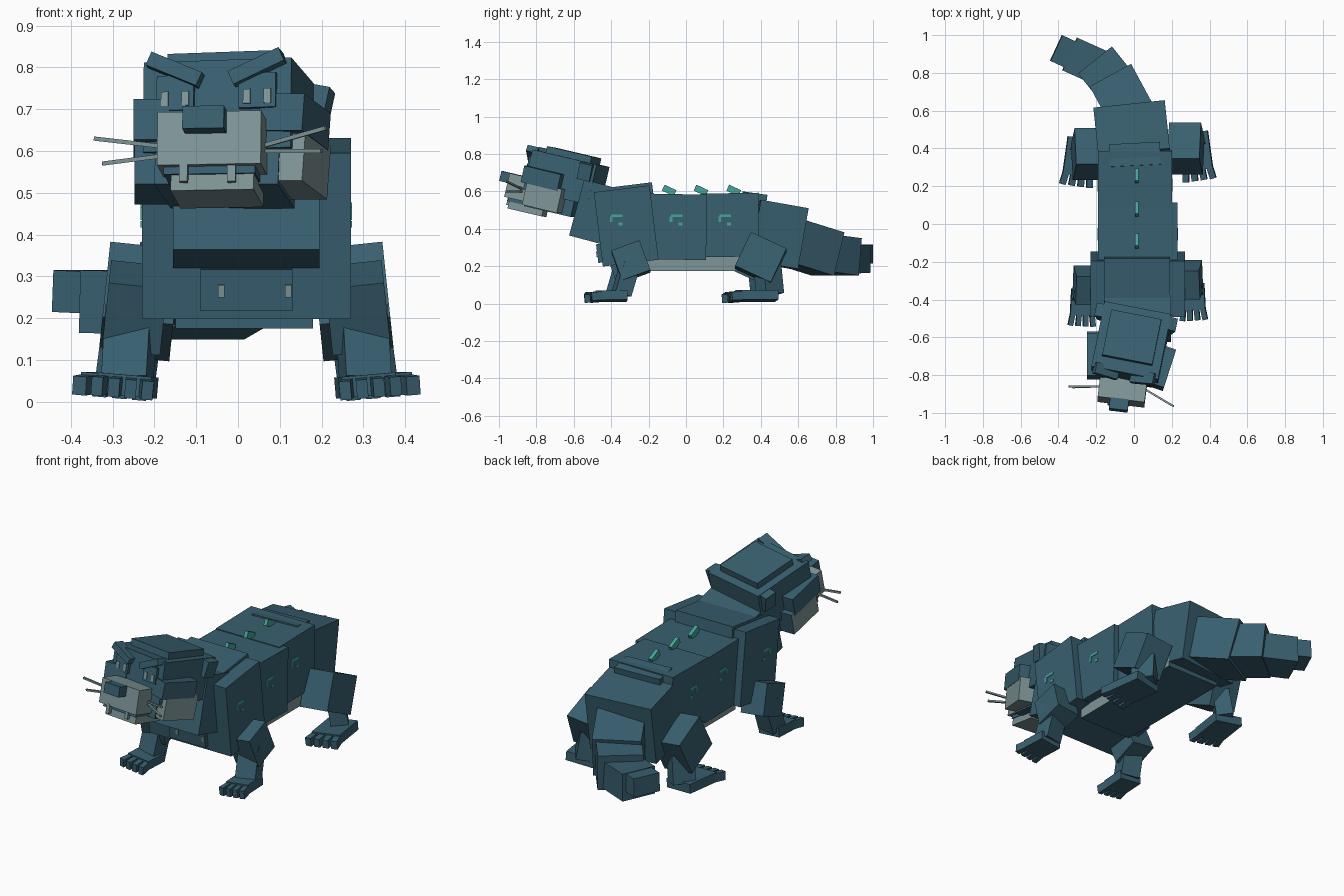
import bpy, bmesh
from math import radians, atan2, hypot
from mathutils import Matrix, Vector, Euler

if "Cube" in bpy.data.objects:
    bpy.data.objects.remove(bpy.data.objects["Cube"], do_unlink=True)


def material(name, rgb):
    m = bpy.data.materials.new(name)
    m.use_nodes = True
    m.diffuse_color = (*rgb, 1)
    m.node_tree.nodes["Principled BSDF"].inputs["Base Color"].default_value = (*rgb, 1)
    return m


BLUE = material("slate_blue", (0.04, 0.115, 0.16))
PALE = material("pale_grey", (0.21, 0.30, 0.31))
TEAL = material("teal", (0.055, 0.38, 0.33))


def place(loc, rot=(0, 0, 0)):
    turn = Euler([radians(a) for a in rot]).to_matrix().to_4x4()
    return Matrix.Translation(loc) @ turn


def box(name, size, loc, rot=(0, 0, 0), mat=BLUE, frame=Matrix(), side_mat=None):
    """Box of full size; side_mat colours the faces that look along x."""
    mesh = bpy.data.meshes.new(name)
    bm = bmesh.new()
    bmesh.ops.create_cube(bm, size=1, matrix=Matrix.Diagonal((*size, 1)))
    mesh.materials.append(mat)
    if side_mat:
        mesh.materials.append(side_mat)
        for f in bm.faces:
            f.material_index = int(abs(f.normal.x) > 0.9)
    bm.to_mesh(mesh)
    bm.free()
    ob = bpy.data.objects.new(name, mesh)
    ob.matrix_world = frame @ place(loc, rot)
    bpy.context.collection.objects.link(ob)
    return ob


def beam(name, a, b, width, height, mat=BLUE):
    """Box running from point a to point b."""
    a, b = Vector(a), Vector(b)
    d = b - a
    turn = (atan2(d.z, hypot(d.x, d.y)), 0, atan2(-d.x, d.y))
    ob = box(name, (width, d.length, height), (0, 0, 0), mat=mat)
    ob.matrix_world = Matrix.Translation((a + b) / 2) @ Euler(turn).to_matrix().to_4x4()


# Trunk
box("chest", (0.5, 0.3, 0.4), (0.02, -0.32, 0.415), (7, 0, 0))
box("shoulder_ridge", (0.35, 0.31, 0.1), (0.015, -0.33, 0.58), (7, 0, 0))
box("neck", (0.35, 0.3, 0.31), (0.02, -0.44, 0.475), (-15, 0, 0))
box("chest_plate", (0.22, 0.05, 0.1), (0.02, -0.45, 0.27), (7, 0, 0))
for x in (-0.04, 0.12):
    box("chest_spot", (0.015, 0.005, 0.03), (x, -0.477, 0.265), (7, 0, 0), PALE)
box("middle", (0.42, 0.31, 0.35), (0.02, -0.045, 0.41), (-1, 0, 0))
box("loin", (0.39, 0.31, 0.34), (0.005, 0.235, 0.42), (1, 0, 0))
box("loin_ridge", (0.27, 0.12, 0.06), (0.005, 0.365, 0.56), (-8, 0, 3))
box("hips", (0.38, 0.26, 0.33), (-0.01, 0.48, 0.37), (-10, 0, 6))
box("belly", (0.33, 0.72, 0.08), (0.015, 0.14, 0.215), side_mat=PALE)

# Back spines and flank marks
for y in (-0.09, 0.08, 0.255):
    box("back_spine", (0.02, 0.07, 0.035), (0.015, y, 0.605), (-25, 0, 0), TEAL)
for y, half in ((-0.37, 0.25), (-0.05, 0.21), (0.21, 0.195)):
    centre = 0.005 if y > 0.1 else 0.02
    for s in (-1, 1):
        x = centre + s * half
        box("flank_mark_top", (0.006, 0.06, 0.014), (x, y, 0.47), mat=TEAL)
        box("flank_mark_front", (0.006, 0.014, 0.03), (x, y - 0.03, 0.45), mat=TEAL)
        box("flank_mark_dot", (0.006, 0.02, 0.015), (x, y + 0.02, 0.425), mat=TEAL)

# Tail
beam("tail_base", (0.02, 0.52, 0.34), (-0.11, 0.76, 0.265), 0.25, 0.24)
beam("tail_second", (-0.08, 0.71, 0.27), (-0.2, 0.86, 0.25), 0.23, 0.2)
beam("tail_third", (-0.14, 0.81, 0.235), (-0.34, 0.9, 0.24), 0.19, 0.15)
beam("tail_tip", (-0.3, 0.88, 0.26), (-0.412, 0.932, 0.265), 0.15, 0.1)

# Legs, feet and toes
for s, side in ((-1, "right"), (1, "left")):
    def at(x, y, z):
        return (0.02 + s * x, y + s * 0.015, z)

    box(f"front_arm_{side}", (0.14, 0.16, 0.17), at(0.265, -0.31, 0.225), (20, -s * 6, 0))
    beam(f"front_shin_{side}", at(0.275, -0.31, 0.22), at(0.285, -0.36, 0.05), 0.11, 0.09)
    box(f"rear_thigh_{side}", (0.17, 0.21, 0.2), at(0.255, 0.385, 0.24), (-25, -s * 6, 0))
    beam(f"rear_shin_{side}", at(0.27, 0.42, 0.2), at(0.29, 0.435, 0.05), 0.12, 0.09)
    feet = (("front", (0.29, -0.4, 0.04), 0.13, 0.14, 3),
            ("rear", (0.305, 0.37, 0.04), 0.16, 0.2, 8))
    for name, pos, wide, long, yaw in feet:
        foot = place(at(*pos), (0, -s * 5, s * yaw))
        box(f"{name}_foot_{side}", (wide, long, 0.05), (0, 0, 0), frame=foot)
        for i in (-1.5, -0.5, 0.5, 1.5):
            box(f"{name}_toe_{side}", (wide * 0.21, 0.08, 0.045),
                (i * wide * 0.28, -long / 2 - 0.015, -0.005), (4, 0, i * 6), frame=foot)

# Head
head = place((-0.015, -0.64, 0.67), (-13, -2, -11))
box("head", (0.36, 0.36, 0.22), (0, 0, 0), frame=head)
box("crown", (0.27, 0.25, 0.04), (0, 0.01, 0.125), frame=head)
box("jaw_core", (0.3, 0.26, 0.16), (-0.03, -0.7, 0.57), (-13, 0, -9))
for s in (-1, 1):
    box("eye", (0.09, 0.02, 0.085), (s * 0.1, -0.185, 0.03), frame=head)
    for dx in (-0.025, 0.025):
        box("eye_glint", (0.018, 0.005, 0.035), (s * 0.1 + dx, -0.196, 0.015), mat=PALE, frame=head)
    box("brow", (0.135, 0.06, 0.035), (s * 0.1, -0.185, 0.085), (0, -s * 24, 0), frame=head)
    box("ear", (0.04, 0.07, 0.09), (s * 0.19, 0.13, 0.06), (0, s * 12, 0), frame=head)

# Cheeks
box("right_cheek", (0.13, 0.23, 0.1), (-0.185, -0.7, 0.65), (-13, 0, 0))
box("right_jowl", (0.125, 0.22, 0.12), (-0.185, -0.69, 0.555), (-13, 0, 0), side_mat=PALE)
box("left_cheek", (0.11, 0.21, 0.09), (0.135, -0.76, 0.67), (-13, 0, -18))
box("left_jowl", (0.1, 0.2, 0.13), (0.14, -0.755, 0.57), (-13, 0, -18), PALE)

# Muzzle
tilt = (-13, -1, -7)
box("snout", (0.25, 0.15, 0.13), (-0.06, -0.87, 0.615), tilt, PALE)
box("mouth", (0.22, 0.14, 0.03), (-0.06, -0.87, 0.545), tilt)
box("chin", (0.2, 0.19, 0.05), (-0.05, -0.845, 0.51), tilt, PALE)
box("nose", (0.1, 0.06, 0.055), (-0.08, -0.958, 0.675), tilt)
for x in (-0.13, -0.015):
    box("tooth", (0.02, 0.02, 0.05), (x, -0.945, 0.55), tilt, PALE)
whiskers = (((-0.17, -0.86, 0.61), (-0.345, -0.86, 0.63)),
            ((-0.17, -0.86, 0.59), (-0.325, -0.865, 0.57)),
            ((0.05, -0.87, 0.61), (0.21, -0.965, 0.655)),
            ((0.05, -0.87, 0.60), (0.2, -0.96, 0.6)))
for a, b in whiskers:
    beam("whisker", a, b, 0.01, 0.01, PALE)
